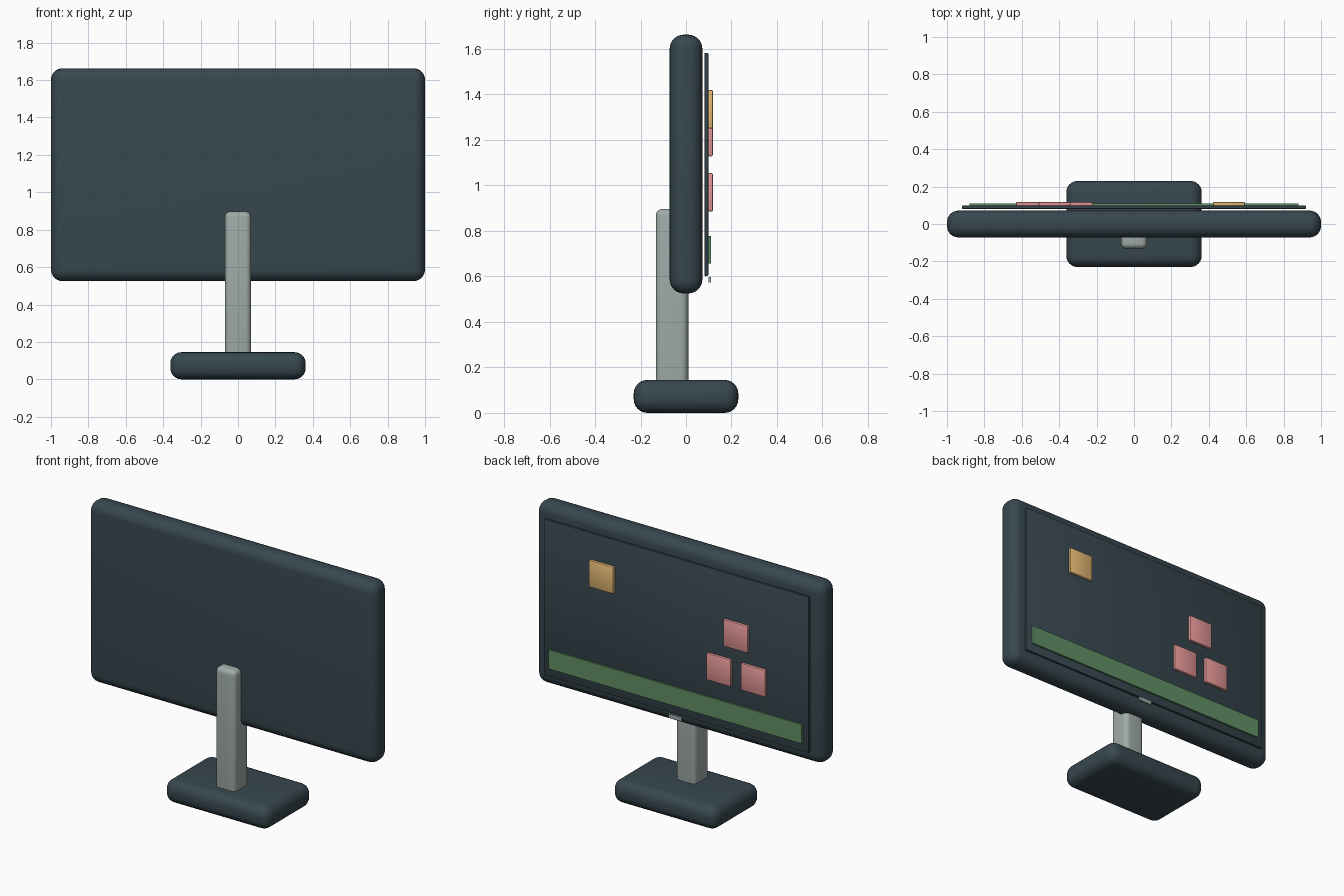
import bpy, bmesh

if "Cube" in bpy.data.objects:
    bpy.data.objects.remove(bpy.data.objects["Cube"])


def material(name, r, g, b):
    """Flat material from 0-255 sRGB values."""
    def lin(v):
        v /= 255
        return v / 12.92 if v <= 0.04045 else ((v + 0.055) / 1.055) ** 2.4
    m = bpy.data.materials.new(name)
    m.diffuse_color = (lin(r), lin(g), lin(b), 1)
    m.use_nodes = True
    m.node_tree.nodes["Principled BSDF"].inputs["Base Color"].default_value = m.diffuse_color
    return m


DARK = material("dark slate", 55, 71, 79)
GREY = material("light grey", 159, 171, 168)
GREEN = material("leaf green", 97, 144, 101)
PINK = material("soft pink", 237, 157, 157)
AMBER = material("pale amber", 250, 203, 128)


def box(name, x, y, z, mat, bevel=0.0, segments=6):
    """Box from (min, max) ranges, with rounded edges and smooth shading."""
    bm = bmesh.new()
    bmesh.ops.create_cube(bm, size=1)
    for v in bm.verts:
        v.co = [lo + (c + 0.5) * (hi - lo) for c, (lo, hi) in zip(v.co, (x, y, z))]
    if bevel:
        bmesh.ops.bevel(bm, geom=bm.edges[:], offset=bevel, segments=segments,
                        profile=0.5, affect='EDGES')
    mesh = bpy.data.meshes.new(name)
    bm.to_mesh(mesh)
    bm.free()
    mesh.materials.append(mat)
    obj = bpy.data.objects.new(name, mesh)
    bpy.context.collection.objects.link(obj)
    bpy.ops.object.select_all(action='DESELECT')
    obj.select_set(True)
    bpy.context.view_layer.objects.active = obj
    bpy.ops.object.shade_smooth_by_angle(angle=0.6)
    return obj


# Foot, post and housing
box("base", (-0.362, 0.362), (-0.23, 0.23), (0, 0.145), DARK, 0.06)
box("stand_post", (-0.07, 0.07), (-0.133, 0.01), (0.10, 0.897), GREY, 0.03)
box("monitor_body", (-1, 1), (-0.072, 0.072), (0.525, 1.663), DARK, 0.062)

# Screen panel, floating just off the back (+y) face
box("screen", (-0.92, 0.92), (0.081, 0.098), (0.602, 1.583), DARK, 0.005, 2)

# Task bar and power light
box("task_bar", (-0.88, 0.88), (0.098, 0.109), (0.657, 0.777), GREEN)
box("power_light", (-0.046, 0.046), (0.098, 0.109), (0.573, 0.598), GREY)

# Desktop icons: name, centre x, centre z, colour
for name, cx, cz, mat in (("icon_single", 0.508, 1.335, AMBER),
                          ("icon_upper", -0.425, 1.213, PINK),
                          ("icon_lower_left", -0.306, 0.97, PINK),
                          ("icon_lower_right", -0.546, 0.97, PINK)):
    h = 0.085
    box(name, (cx - h, cx + h), (0.098, 0.118), (cz - h, cz + h), mat, 0.006, 2)
